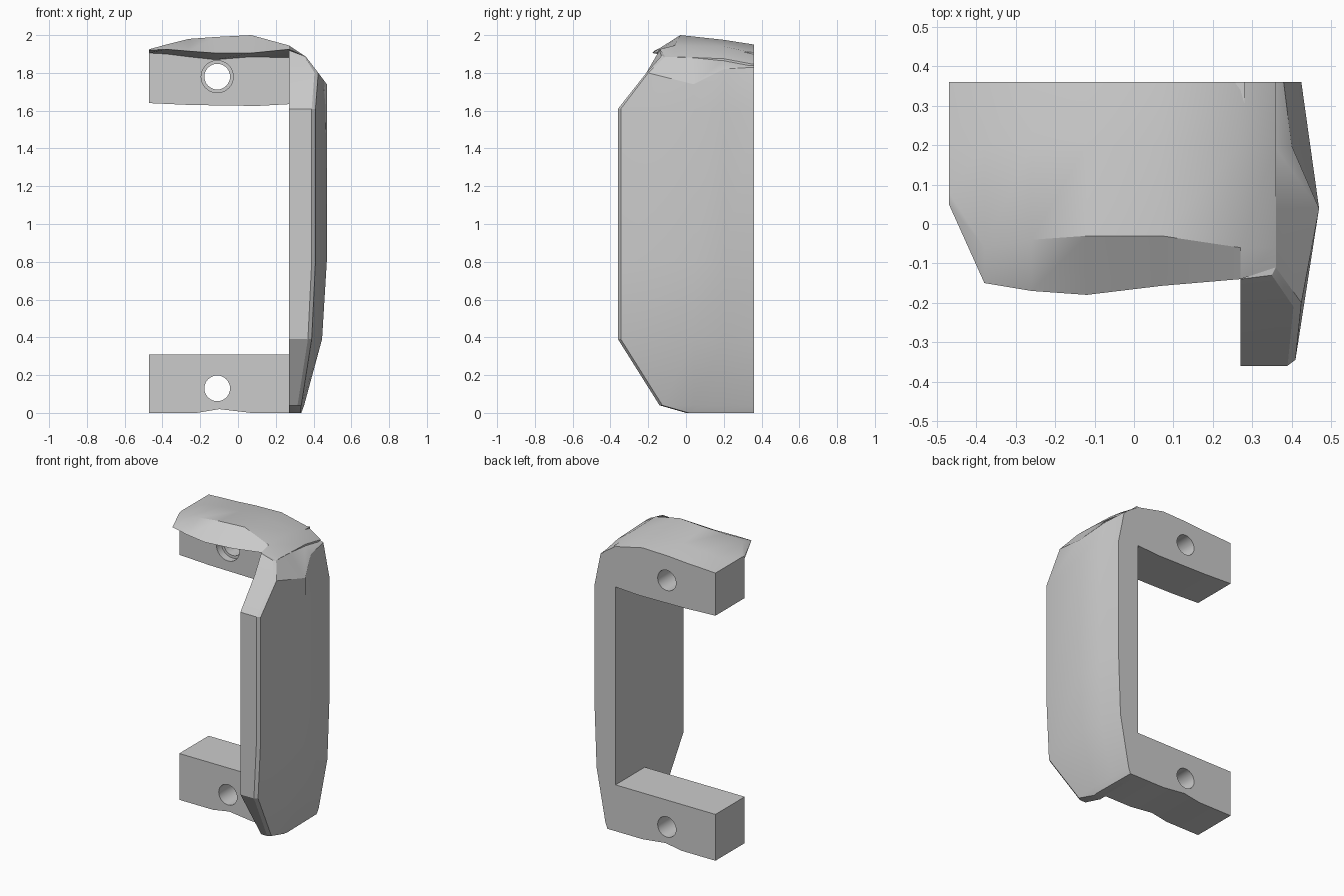
import bpy, bmesh, math

cube = bpy.data.objects.get("Cube")
if cube:
    bpy.data.objects.remove(cube)

mat = bpy.data.materials.new("light_grey")
mat.use_nodes = True
GREY = (0.6, 0.6, 0.6, 1)
mat.diffuse_color = GREY
mat.node_tree.nodes["Principled BSDF"].inputs["Base Color"].default_value = GREY


def loft(name, rows):
    """Skin a closed solid through rings of points."""
    bm = bmesh.new()
    rings = [[bm.verts.new(p) for p in row] for row in rows]
    n = len(rings[0])
    for a, b in zip(rings, rings[1:]):
        for i in range(n):
            j = (i + 1) % n
            bm.faces.new((a[i], a[j], b[j], b[i]))
    bm.faces.new(rings[0][::-1])
    bm.faces.new(rings[-1])
    bmesh.ops.recalc_face_normals(bm, faces=bm.faces)
    mesh = bpy.data.meshes.new(name)
    bm.to_mesh(mesh)
    bm.free()
    mesh.materials.append(mat)
    obj = bpy.data.objects.new(name, mesh)
    bpy.context.collection.objects.link(obj)
    return obj


def smooth(obj, angle):
    bpy.ops.object.select_all(action='DESELECT')
    obj.select_set(True)
    bpy.context.view_layer.objects.active = obj
    bpy.ops.object.shade_smooth_by_angle(angle=math.radians(angle))


def drill(obj, z, radius, y, depth):
    """Cut a round hole running front to back."""
    bpy.ops.mesh.primitive_cylinder_add(vertices=32, radius=radius, depth=depth,
                                        location=(HOLE_X, y, z),
                                        rotation=(math.pi / 2, 0, 0))
    cutter = bpy.context.object
    cutter.name = obj.name + "_hole_cutter"
    cutter.data.materials.append(mat)
    cutter.hide_render = True
    mod = obj.modifiers.new("hole", 'BOOLEAN')
    mod.operation = 'DIFFERENCE'
    mod.solver = 'EXACT'
    mod.object = cutter
    bpy.context.view_layer.update()
    bpy.context.view_layer.objects.active = obj
    bpy.ops.object.modifier_apply(modifier=mod.name)
    bpy.data.objects.remove(cutter)


INNER, BACK, ARM_FRONT, HOLE_X = 0.27, 0.36, 0.05, -0.11


# Side wall: rings stacked upwards, bulging outwards in the middle
def wall_ring(front, z, x_front, x_mid, x_back):
    return [(INNER, front, z), (x_front - 0.02, front, z),
            (x_front, front + 0.015, z), (x_mid, 0.04, z),
            ((x_mid + x_back) / 2, 0.2, z), (x_back, BACK, z), (INNER, BACK, z)]


wall_rows = [wall_ring(*r) for r in (
    (0.0, 0.0, 0.33, 0.335, 0.33),
    (-0.14, 0.04, 0.335, 0.35, 0.345),
    (-0.36, 0.39, 0.39, 0.445, 0.41),
    (-0.36, 0.8, 0.41, 0.47, 0.425),
    (-0.36, 1.61, 0.41, 0.47, 0.425))]
wall_rows.append([(INNER, -0.21, 1.8), (0.405, -0.21, 1.8), (0.425, -0.2, 1.8),
                  (0.47, 0.04, 1.74), (0.4, 0.2, 1.82), (0.38, BACK, 1.83),
                  (INNER, BACK, 1.83)])
wall_rows.append([(INNER, -0.14, 1.92), (0.35, -0.13, 1.89), (0.36, -0.11, 1.885),
                  (0.36, 0.04, 1.88), (0.355, 0.2, 1.87), (0.35, BACK, 1.845),
                  (INNER, BACK, 1.88)])
smooth(loft("side_wall", wall_rows), 25)


# Arms: side profiles drawn across the width and extruded to the back
def arm(name, profile, hole_z):
    obj = loft(name, [[(x, y, z) for x, z in profile] for y in (ARM_FRONT, BACK)])
    drill(obj, hole_z, 0.068, 0.2, 1.0)
    return obj


lower = arm("lower_arm", [(-0.47, 0), (-0.22, 0), (-0.1, 0.02), (0.07, 0),
                          (0.28, 0), (0.28, 0.31), (-0.47, 0.31)], 0.13)
upper = arm("upper_arm", [(-0.47, 1.64), (-0.25, 1.63), (0.1, 1.625), (0.28, 1.635),
                          (0.28, 1.91), (-0.1, 1.875), (-0.47, 1.91)], 1.78)
drill(upper, 1.78, 0.085, ARM_FRONT, 0.1)
smooth(lower, 30)
smooth(upper, 30)


# Cap: overhanging roof lofted across the width
def cap_ring(x, front, z_front, ridge, z_ridge, z_mid, z_back, z_under):
    return [(x, front, z_front), (x, ridge, z_ridge), (x, 0.2, z_mid),
            (x, BACK, z_back), (x, BACK, z_under), (x, ARM_FRONT + 0.001, z_under)]


cap_rows = [cap_ring(*r) for r in (
    (-0.47, 0.05, 1.92, 0.08, 1.925, 1.925, 1.925, 1.905),
    (-0.38, -0.15, 1.925, -0.06, 1.95, 1.945, 1.93, 1.9),
    (-0.26, -0.17, 1.915, -0.04, 1.98, 1.96, 1.935, 1.885),
    (-0.12, -0.18, 1.905, -0.03, 1.99, 1.97, 1.945, 1.87),
    (0.07, -0.157, 1.905, -0.03, 2.0, 1.975, 1.95, 1.885),
    (0.27, -0.14, 1.925, -0.06, 1.945, 1.94, 1.905, 1.88),
    (0.36, -0.11, 1.885, -0.06, 1.885, 1.875, 1.845, 1.82))]
smooth(loft("top_cap", cap_rows), 30)
